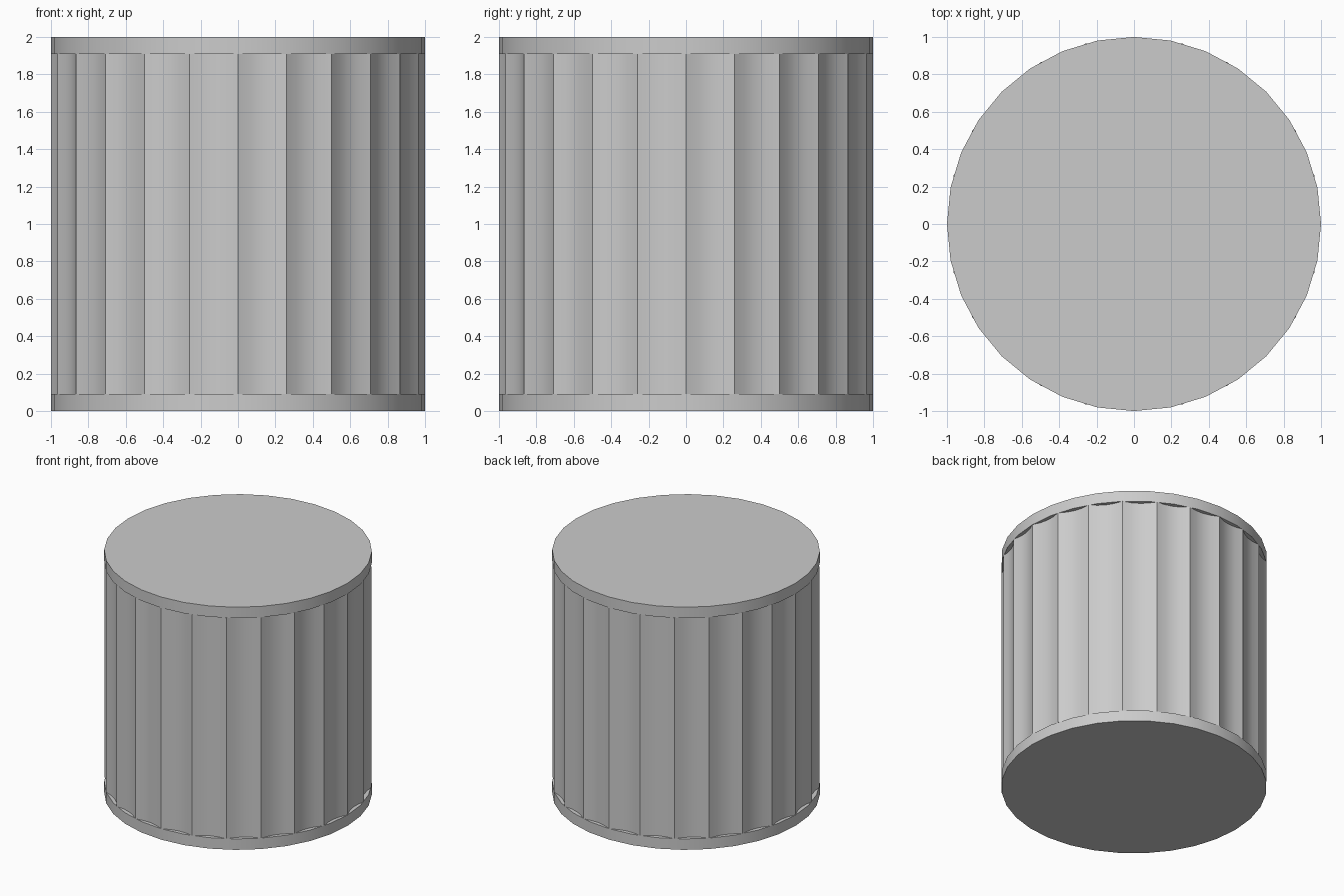
import bpy, bmesh
from math import sin, cos, pi, radians

if "Cube" in bpy.data.objects:
    bpy.data.objects.remove(bpy.data.objects["Cube"])

FLUTES, STEPS, DEPTH = 24, 4, 0.035
RIM = 0.09


def prism(name, ring, z0, z1, angle):
    """Extrude a closed outline from z0 to z1 and smooth its soft edges."""
    bm = bmesh.new()
    face = bm.faces.new([bm.verts.new((x, y, z0)) for x, y in ring])
    top = bmesh.ops.extrude_face_region(bm, geom=[face], use_keep_orig=True)
    verts = [v for v in top["geom"] if isinstance(v, bmesh.types.BMVert)]
    bmesh.ops.translate(bm, verts=verts, vec=(0, 0, z1 - z0))
    bmesh.ops.recalc_face_normals(bm, faces=bm.faces)
    mesh = bpy.data.meshes.new(name)
    bm.to_mesh(mesh)
    bm.free()
    obj = bpy.data.objects.new(name, mesh)
    bpy.context.collection.objects.link(obj)
    bpy.ops.object.select_all(action="DESELECT")
    obj.select_set(True)
    bpy.context.view_layer.objects.active = obj
    bpy.ops.object.shade_smooth_by_angle(angle=radians(angle))


# Round rims at the bottom and top
circle = [(cos(2 * pi * i / 32), sin(2 * pi * i / 32)) for i in range(32)]
prism("bottom_rim", circle, 0, RIM, 30)
prism("top_rim", circle, 2 - RIM, 2, 30)

# Shaft with concave flutes meeting at sharp ridges
outline = []
for i in range(FLUTES * STEPS):
    t = (i % STEPS) / STEPS
    r = 1 - DEPTH * 4 * t * (1 - t)
    a = 2 * pi * i / (FLUTES * STEPS)
    outline.append((r * cos(a), r * sin(a)))
prism("fluted_shaft", outline, RIM, 2 - RIM, 30)
